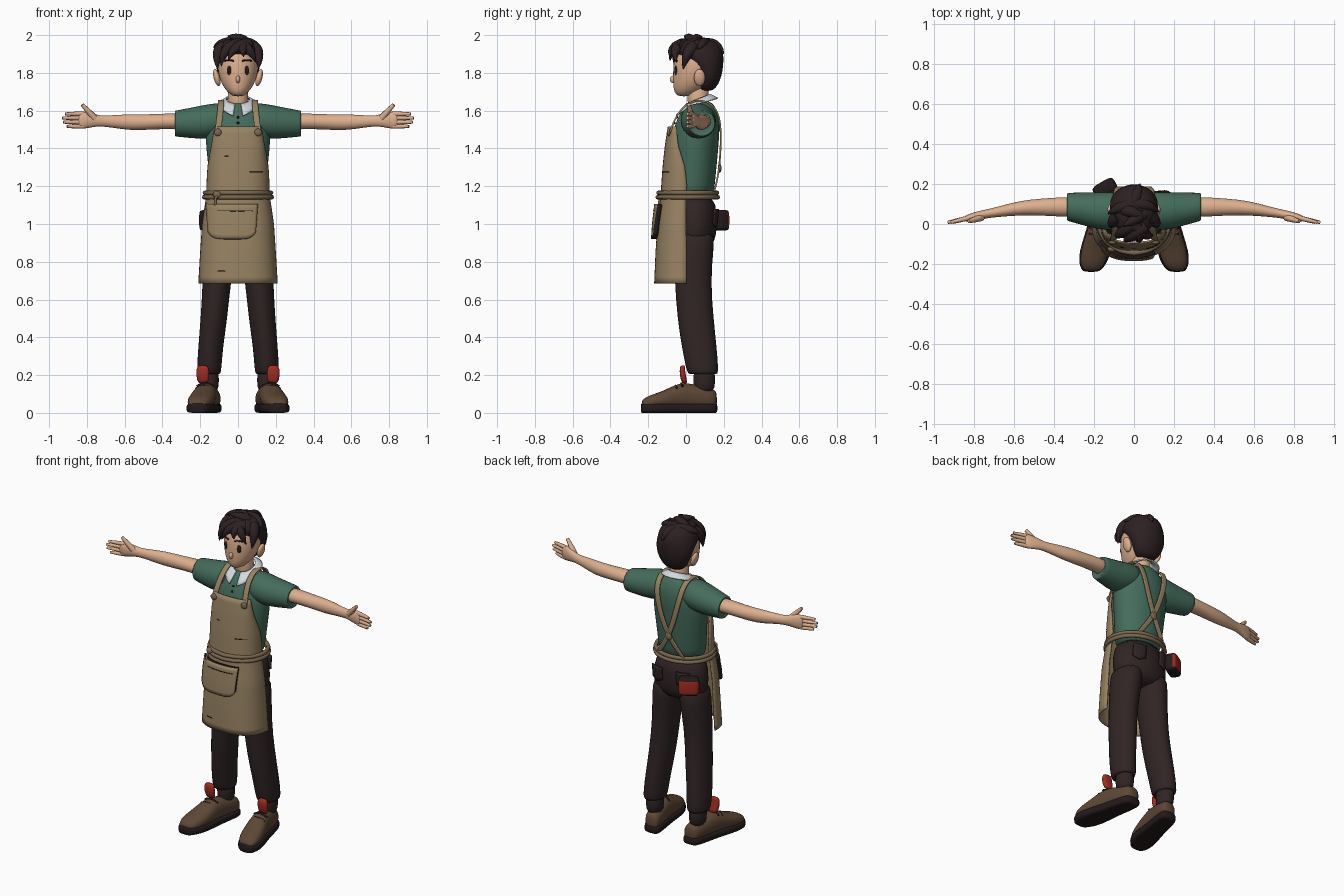
import bpy, bmesh, math
from mathutils import Vector, Matrix

if "Cube" in bpy.data.objects:
    bpy.data.objects.remove(bpy.data.objects["Cube"], do_unlink=True)


def material(name, *rgb):
    m = bpy.data.materials.new(name)
    m.use_nodes = True
    m.diffuse_color = (*rgb, 1)
    shader = next(n for n in m.node_tree.nodes if n.type == "BSDF_PRINCIPLED")
    shader.inputs["Base Color"].default_value = (*rgb, 1)
    shader.inputs["Roughness"].default_value = 0.8
    return m


skin = material("skin", .72, .43, .27)
hair = material("dark hair", .026, .015, .016)
green = material("green cloth", .058, .15, .105)
white = material("collar white", .66, .71, .74)
tan = material("tan canvas", .31, .225, .125)
brown = material("strap brown", .2, .14, .08)
trouser = material("trouser brown", .03, .018, .018)
leather = material("shoe leather", .11, .064, .037)
red = material("red", .36, .026, .017)
black = material("near black", .018, .011, .011)


def finish(name, bm, mats, mirror=False, sub=0, thick=0, rim=0):
    bmesh.ops.recalc_face_normals(bm, faces=bm.faces)
    for f in bm.faces:
        f.smooth = True
    mesh = bpy.data.meshes.new(name)
    bm.to_mesh(mesh)
    bm.free()
    ob = bpy.data.objects.new(name, mesh)
    bpy.context.collection.objects.link(ob)
    for m in mats:
        mesh.materials.append(m)
    if mirror:
        ob.modifiers.new("mirror", "MIRROR").use_mirror_merge = False
    if sub:
        s = ob.modifiers.new("subdivide", "SUBSURF")
        s.levels = s.render_levels = sub
    if thick:
        s = ob.modifiers.new("thickness", "SOLIDIFY")
        s.thickness, s.offset, s.material_offset_rim = thick, 0, rim
    return ob


AXES = {"X": ((0, 1, 0), (0, 0, 1)), "Y": ((1, 0, 0), (0, 0, 1)), "Z": ((1, 0, 0), (0, 1, 0))}


def loft(name, axis, rings, mat, mirror=False, sub=1, power=2, n=16, paint=None):
    """Skin superellipse rings (x, y, z, half width, half depth)."""
    u, v = (Vector(a) for a in AXES[axis])
    bm = bmesh.new()
    loops = []
    for x, y, z, a, b in rings:
        loop = []
        for i in range(n):
            c, s = math.cos(math.tau * i / n), math.sin(math.tau * i / n)
            c, s = (math.copysign(abs(k) ** (2 / power), k) for k in (c, s))
            loop.append(bm.verts.new(Vector((x, y, z)) + u * a * c + v * b * s))
        loops.append(loop)
    for p, q in zip(loops, loops[1:]):
        for i in range(n):
            bm.faces.new((p[i], p[(i + 1) % n], q[(i + 1) % n], q[i]))
    bm.faces.new(loops[0])
    bm.faces.new(loops[-1])
    if paint:
        for f in bm.faces:
            f.material_index = int(paint(f.calc_center_median()))
    return finish(name, bm, mat if isinstance(mat, list) else [mat], mirror, sub)


def sheet(name, fn, nu, nv, mats, **kw):
    bm = bmesh.new()
    grid = [[bm.verts.new(fn(i / nu, j / nv)) for i in range(nu + 1)] for j in range(nv + 1)]
    for a, b in zip(grid, grid[1:]):
        for i in range(nu):
            bm.faces.new((a[i], a[i + 1], b[i + 1], b[i]))
    return finish(name, bm, mats, **kw)


def ball(name, loc, size, mat, mirror=False, tilt=0):
    bm = bmesh.new()
    mx = Matrix.Translation(loc) @ Matrix.Rotation(tilt, 4, "Y") @ Matrix.Diagonal((*size, 1))
    bmesh.ops.create_uvsphere(bm, u_segments=20, v_segments=12, radius=1, matrix=mx)
    return finish(name, bm, [mat], mirror)


def tube(name, pts, r, mat, mirror=False, cyclic=False, radii=None):
    cu = bpy.data.curves.new(name, "CURVE")
    cu.dimensions, cu.bevel_depth, cu.bevel_resolution = "3D", r, 2
    cu.use_fill_caps, cu.resolution_u = True, 6
    sp = cu.splines.new("NURBS")
    sp.points.add(len(pts) - 1)
    for i, (p, q) in enumerate(zip(sp.points, pts)):
        p.co = (*q, 1)
        p.radius = radii[i] if radii else 1
    sp.order_u, sp.use_endpoint_u, sp.use_cyclic_u = 3, True, cyclic
    ob = bpy.data.objects.new(name, cu)
    bpy.context.collection.objects.link(ob)
    cu.materials.append(mat)
    if mirror:
        ob.modifiers.new("mirror", "MIRROR")
    return ob


# Shirt, sleeves and collar
loft("shirt_body", "Z", [(0, .035, 1.12, .145, .11), (0, .035, 1.2, .15, .117), (0, .045, 1.32, .16, .12),
     (0, .05, 1.45, .175, .126), (0, .06, 1.53, .17, .12), (0, .07, 1.59, .14, .1),
     (0, .075, 1.63, .09, .075), (0, .075, 1.65, .06, .055)], green, n=24)
loft("sleeve", "X", [(.05, .065, 1.56, .09, .08), (.12, .065, 1.55, .097, .092), (.18, .065, 1.54, .094, .092),
     (.25, .075, 1.535, .084, .082), (.325, .085, 1.532, .073, .071), (.338, .085, 1.532, .069, .068),
     (.325, .085, 1.532, .056, .056)], green, True)


def collar(u, v):
    phi = .25 + u * (math.tau - .5)
    f = (1 + math.cos(phi)) / 2
    r = .062 + .04 * v
    return (r * math.sin(phi), .065 - (r + .018 * f * v) * math.cos(phi), 1.685 - .05 * f - v * (.02 + .045 * f ** 4))


sheet("collar", collar, 32, 3, [white], thick=.008)
for z, y in ((1.565, -.048), (1.535, -.06)):
    ball("shirt_button", (0, y, z), (.007, .005, .007), black)

# Arms and hands
loft("arm", "X", [(.27, .085, 1.54, .05, .045), (.36, .085, 1.545, .05, .042), (.46, .085, 1.54, .043, .041),
     (.57, .08, 1.538, .037, .044), (.66, .064, 1.543, .028, .034), (.73, .052, 1.545, .022, .027),
     (.77, .043, 1.55, .024, .038), (.82, .032, 1.55, .02, .048), (.85, .026, 1.55, .014, .045)], skin, True)
for i, tip in enumerate((.915, .93, .926, .905)):
    z = 1.583 - .022 * i
    tube("finger", [(.82, .031, z), (.87, .02, z), (tip, .008, z)], .0125, skin, True, radii=(1, 1, .6))
tube("thumb", [(.76, .035, 1.56), (.79, .022, 1.595), (.825, .014, 1.632)], .016, skin, True, radii=(1.2, 1, .6))

# Head and face
loft("neck", "Z", [(0, .07, 1.58, .06, .06), (0, .065, 1.65, .055, .057), (0, .06, 1.76, .055, .06)], skin)
loft("head", "Z", [(0, -.012, 1.675, .028, .034), (0, .008, 1.7, .058, .072), (0, .03, 1.74, .088, .1),
     (0, .05, 1.8, .107, .12), (0, .06, 1.86, .111, .128), (0, .065, 1.92, .1, .115), (0, .07, 1.96, .06, .07)],
     skin, n=20)
ball("ear", (.112, .072, 1.775), (.017, .03, .046), skin, True, .25)
ball("nose", (0, -.066, 1.766), (.012, .02, .02), skin)
ball("eye", (.045, -.053, 1.813), (.0135, .009, .025), black, True)
tube("eyebrow", [(.022, -.065, 1.862), (.045, -.063, 1.872), (.072, -.048, 1.864)], .0045, hair, True)
tube("mouth", [(-.02, -.052, 1.716), (0, -.06, 1.714), (.02, -.052, 1.716)], .0025, brown)

# Hair: cap and tapered locks
loft("hair_cap", "Z", [(0, .1, 1.7, .05, .04), (0, .115, 1.74, .085, .06), (0, .122, 1.8, .112, .072),
     (0, .1, 1.86, .122, .1), (0, .066, 1.9, .122, .134), (0, .065, 1.95, .108, .122), (0, .06, 1.985, .06, .07)],
     hair, n=20)
locks = [((.06, -.01, 1.95), (-.03, -.075, 1.95), (-.05, -.085, 1.865)),
         ((0, 0, 1.95), (-.085, -.06, 1.94), (-.088, -.06, 1.835)),
         ((0, 0, 1.95), (.07, -.08, 1.94), (.092, -.05, 1.855)),
         ((.03, 0, 1.95), (.02, -.085, 1.94), (.03, -.085, 1.885)),
         ((-.08, .04, 1.94), (-.12, .0, 1.91), (-.108, -.015, 1.82)),
         ((.08, .04, 1.94), (.122, .0, 1.91), (.108, -.015, 1.82)),
         ((.05, .05, 1.95), (0, .02, 1.99), (-.055, -.01, 1.995)),
         ((-.05, .07, 1.95), (.0, .06, 2.0), (.065, .03, 1.975)),
         ((0, .1, 1.95), (-.09, .08, 1.97), (-.13, .05, 1.935)),
         ((0, .1, 1.95), (.08, .1, 1.97), (.125, .06, 1.925)),
         ((0, .1, 1.95), (.02, .17, 1.96), (.03, .2, 1.9))]
for path in locks:
    tube("hair_lock", path, .036, hair, radii=(.9, 1, .05))

# Trousers
loft("trouser_hips", "Z", [(0, .04, 1.16, .148, .112), (0, .045, 1.05, .172, .12), (0, .05, .95, .18, .115),
     (0, .05, .87, .15, .09)], trouser, n=24)
loft("trouser_leg", "Z", [(.085, .045, .98, .085, .11), (.095, .042, .88, .09, .108), (.112, .035, .7, .076, .097),
     (.127, .05, .5, .072, .098), (.145, .07, .35, .067, .094), (.152, .085, .24, .066, .088),
     (.153, .09, .2, .062, .08), (.153, .09, .21, .045, .06)], trouser, True)
loft("ankle_cuff", "Z", [(.15, .095, .1, .045, .055), (.15, .097, .165, .05, .058), (.152, .097, .19, .052, .06),
     (.152, .095, .25, .045, .05)], trouser, True)
sheet("back_pocket", lambda u, v: (.05 + .08 * u, .171 - .02 * u * u - .008 * v, 1.08 - .1 * v + .02 * v * abs(2 * u - 1)),
      6, 4, [trouser], mirror=True, thick=.008)

# Shoes: toes turned outward
outline = [(.165, .035, .11), (.145, .05, .128), (.08, .056, .14), (0, .058, .165), (-.06, .064, .15),
           (-.13, .072, .112), (-.19, .066, .096), (-.225, .045, .075), (-.235, .03, .06)]


def splay(y):
    return .135 + .2 * (.16 - y)


loft("shoe_upper", "Y", [(splay(y), y, (top + .02) / 2, w, (top - .02) / 2) for y, w, top in outline],
     leather, True, power=2.3)
loft("shoe_sole", "Y", [(splay(y), y * 1.02, .025, w * 1.1, .026) for y, w, top in outline],
     black, True, power=4)
loft("shoe_tongue", "Z", [(.185, -.005, .15, .028, .016), (.187, -.018, .2, .035, .016),
     (.187, -.02, .24, .033, .014), (.187, -.016, .252, .022, .01)], red, True, power=3)
for y, z in ((-.03, .165), (-.06, .152), (-.09, .136)):
    x = splay(y)
    tube("shoe_lace", [(x - .045, y + .012, z - .025), (x, y, z + .008), (x + .045, y + .012, z - .025)], .006, black, True)

# Apron: rows of height, half width, front depth, edge depth
rows = [(1.515, .12, -.092, -.05), (1.42, .137, -.107, -.042), (1.3, .158, -.12, -.005), (1.2, .163, -.127, .005),
        (1.15, .164, -.13, 0), (1, .186, -.147, 0), (.85, .196, -.157, .003), (.685, .206, -.164, .003)]


def apron_point(s, z, by_x=False):
    for p, q in zip(rows, rows[1:]):
        if z >= q[0] - 1e-6:
            break
    k = (p[0] - z) / (p[0] - q[0])
    a, front, edge = (i + (j - i) * k for i, j in zip(p[1:], q[1:]))
    s = s / a if by_x else s
    return Vector((a * s, edge - (edge - front) * max(0, 1 - abs(s) ** 2.5) ** .4, z))


sheet("apron", lambda u, v: apron_point(math.sin((u - .5) * math.pi), 1.515 - .83 * v), 28, 24, [tan], thick=.009)


def pocket(u, v):
    depth = .185 - .035 * abs(2 * u - 1) ** 6
    p = apron_point((-.03 + (u - .5) * (.262 - .02 * v)), 1.105 - depth * v, True)
    return p + Vector((0, -.018, 0))


sheet("apron_pocket", pocket, 20, 8, [tan, black], thick=.03, rim=1)


def seam(name, x0, x1, z, lift):
    pts = [apron_point(x0 + (x1 - x0) * i / 6, z, True) - Vector((0, lift, 0)) for i in range(7)]
    tube(name, pts, .0025, black)


seam("pocket_seam", -.14, .08, 1.07, .034)
seam("bib_seam", .06, .13, 1.275, .006)
seam("hem_stitch", -.11, -.07, .75, .006)
seam("bib_stitch", -.07, -.05, 1.36, .006)

# Belt cords and knot
for z, grow in ((1.165, 0), (1.142, .004)):
    ring = [((.176 + grow) * math.sin(math.tau * i / 24), .01 - (.155 + grow) * math.cos(math.tau * i / 24), z)
            for i in range(24)]
    tube("belt_cord", ring, .0125, brown, cyclic=True)
ball("belt_knot", (-.11, -.125, 1.155), (.022, .016, .02), brown)
tube("belt_tail", [(-.11, -.135, 1.15), (-.125, -.14, 1.13), (-.12, -.143, 1.1)], .007, brown)

# Shoulder straps, crossing at the back
path = [(.108, -.088, 1.475), (.101, -.07, 1.53), (.093, -.035, 1.6), (.089, .025, 1.653), (.089, .11, 1.655),
        (.087, .163, 1.61), (.075, .185, 1.53), (.04, .184, 1.4), (0, .176, 1.3), (-.05, .163, 1.22), (-.09, .145, 1.16)]


def strap(u, v):
    x, y, z = path[round(v * (len(path) - 1))]
    return (x + (u - .5) * .032, y, z)


sheet("shoulder_strap", strap, 1, len(path) - 1, [tan], mirror=True, sub=2, thick=.009)
ball("strap_button", (.107, -.092, 1.485), (.02, .01, .02), brown, True)
ball("strap_joint", (0, .178, 1.295), (.024, .01, .024), brown)

# Hip pouch with a red outer face
pouch = loft("hip_pouch", "Z", [(0, 0, -.055, .05, .028), (0, 0, -.048, .06, .035), (0, 0, .0, .061, .037),
             (0, 0, .045, .06, .035), (0, 0, .055, .052, .03)], [black, red], power=4, n=24,
             paint=lambda c: c.y > .02 and abs(c.z) < .05)
pouch.location = (-.145, .178, 1.02)
pouch.rotation_euler.z = math.radians(30)
